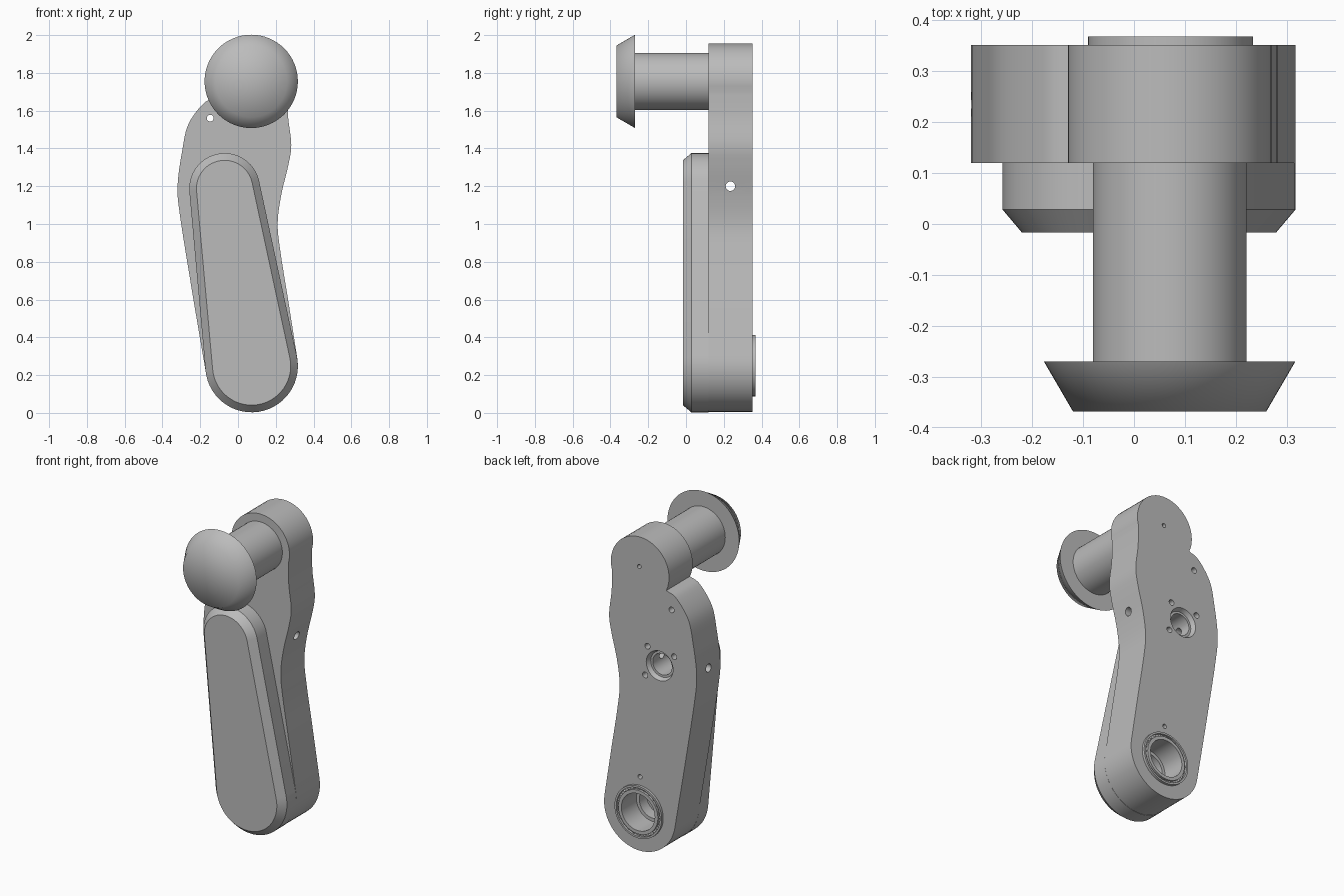
import bpy, bmesh, math
from mathutils import Matrix, Vector

if "Cube" in bpy.data.objects:
    bpy.data.objects.remove(bpy.data.objects["Cube"])

grey = bpy.data.materials.new("plain grey")
grey.diffuse_color = (0.5, 0.5, 0.5, 1)
grey.use_nodes = True
grey.node_tree.nodes["Principled BSDF"].inputs["Base Color"].default_value = grey.diffuse_color

PIN = (0.07, 1.755)      # pin and knob axis (x, z)
LOW = (0.072, 0.25)      # bearing axis
MID = (-0.065, 1.19)     # middle socket axis


def finish(bm, name, angle=30):
    bmesh.ops.recalc_face_normals(bm, faces=bm.faces)
    me = bpy.data.meshes.new(name)
    bm.to_mesh(me)
    bm.free()
    me.materials.append(grey)
    ob = bpy.data.objects.new(name, me)
    bpy.context.collection.objects.link(ob)
    if angle:
        smooth(ob, angle)
    return ob


def smooth(ob, angle=30):
    bpy.ops.object.select_all(action='DESELECT')
    bpy.context.view_layer.objects.active = ob
    ob.select_set(True)
    bpy.ops.object.shade_smooth_by_angle(angle=math.radians(angle))


def lathe(name, axis, profile, ring=False, angle=30, n=64):
    """Revolve (radius, y) points about a y-directed axis."""
    bm = bmesh.new()
    rows = []
    for r, y in profile:
        if r == 0:
            rows.append([bm.verts.new((axis[0], y, axis[1]))] * n)
        else:
            rows.append([bm.verts.new((axis[0] + r * math.cos(2 * math.pi * i / n), y,
                                       axis[1] + r * math.sin(2 * math.pi * i / n)))
                         for i in range(n)])
    pairs = list(zip(rows, rows[1:])) + ([(rows[-1], rows[0])] if ring else [])
    for a, b in pairs:
        for i in range(n):
            j = (i + 1) % n
            bm.faces.new(list(dict.fromkeys([a[i], a[j], b[j], b[i]])))
    return finish(bm, name, angle)


def loft(name, loops, angle=30):
    """Join (outline, y) loops into a closed solid."""
    bm = bmesh.new()
    rows = [[bm.verts.new((x, y, z)) for x, z in pts] for pts, y in loops]
    for a, b in zip(rows, rows[1:]):
        for i in range(len(a)):
            j = (i + 1) % len(a)
            bm.faces.new([a[i], a[j], b[j], b[i]])
    bm.faces.new(rows[0])
    bm.faces.new(rows[-1])
    return finish(bm, name, angle)


def arc(c, r, a0, a1, n=28):
    return [(c[0] + r * math.cos(a0 + (a1 - a0) * i / n),
             c[1] + r * math.sin(a0 + (a1 - a0) * i / n)) for i in range(n + 1)]


def curve(pts, n=6):
    """Smooth curve through the points, without its two end points."""
    v = [Vector(p) for p in pts]
    v = [2 * v[0] - v[1]] + v + [2 * v[-1] - v[-2]]
    out = []
    for p0, p1, p2, p3 in zip(v, v[1:], v[2:], v[3:]):
        for i in range(n):
            t = i / n
            out.append(tuple(0.5 * (2 * p1 + (p2 - p0) * t + (2 * p0 - 5 * p1 + 4 * p2 - p3) * t * t
                                    + (3 * p1 - p0 - 3 * p2 + p3) * t ** 3)))
    return out[1:]


# Arm plate: round ends joined by waisted sides
rad = math.radians
top = arc(PIN, 0.2, rad(-15), rad(205))
bottom = arc(LOW, 0.245, rad(188), rad(369))
left = curve([top[-1], (-0.18, 1.64), (-0.262, 1.53), (-0.295, 1.39), (-0.32, 1.2),
              (-0.305, 1.03), (-0.24, 0.625), bottom[0]])
right = curve([bottom[-1], (0.265, 0.6), (0.225, 0.85), (0.21, 1.0), (0.228, 1.15),
               (0.266, 1.31), (0.282, 1.42), (0.265, 1.57), top[0]])
outline = top + left + bottom + right
arm = loft("arm_plate", [(outline, 0.12), (outline, 0.352)], 0)


# Holes cut into the arm plate
def cut(cutter):
    mod = arm.modifiers.new("cut", 'BOOLEAN')
    mod.object = cutter
    mod.solver = 'EXACT'
    bpy.ops.object.select_all(action='DESELECT')
    bpy.context.view_layer.objects.active = arm
    arm.select_set(True)
    bpy.ops.object.modifier_apply(modifier=mod.name)
    bpy.data.objects.remove(cutter)


def drill(axis, r, y0, y1=0.45, n=20):
    cut(lathe("drill", axis, [(0, y0), (r, y0), (r, y1), (0, y1)], angle=0, n=n))


cut(lathe("bearing_pocket", LOW, [(0, 0.15), (0.095, 0.15), (0.095, 0.22), (0.161, 0.22),
                                  (0.161, 0.45), (0, 0.45)], angle=0))
cut(lathe("socket_pocket", MID, [(0, 0.15), (0.066, 0.15), (0.066, 0.325), (0.08, 0.325),
                                 (0.092, 0.352), (0.092, 0.45), (0, 0.45)], angle=0, n=40))
for a in (50, 140, -40):
    drill((MID[0] + 0.13 * math.cos(rad(a)), MID[1] + 0.13 * math.sin(rad(a))), 0.018, 0.25)
drill((-0.147, 1.56), 0.018, 0.0)
drill((0.075, 1.77), 0.013, 0.25)
drill((0.07, 0.465), 0.014, 0.25)
bm = bmesh.new()
bmesh.ops.create_cone(bm, cap_ends=True, segments=20, radius1=0.025, radius2=0.025, depth=1,
                      matrix=Matrix.Translation((0, 0.235, 1.2)) @ Matrix.Rotation(math.pi / 2, 4, 'Y'))
cut(finish(bm, "cross_drill", 0))
smooth(arm)


# Front cover: hull of two circles with a chamfered front rim
def hull(inset):
    rt, rb = 0.187, 0.245
    ct, cb = (-0.071, 1.188), (0.072, 0.248)
    dx, dz = ct[0] - cb[0], ct[1] - cb[1]
    phi = math.atan2(dz, dx)
    th = math.acos((rb - rt) / math.hypot(dx, dz))
    return (arc(ct, rt - inset, phi - th, phi + th)
            + arc(cb, rb - inset, phi + th, phi + 2 * math.pi - th))


loft("front_cover", [(hull(0), 0.12), (hull(0), 0.028), (hull(0.038), -0.017)])

# Pin and tapered knob
lathe("pin", PIN, [(0, -0.28), (0.151, -0.28), (0.151, 0.13), (0, 0.13)])
lathe("knob", PIN, [(0, -0.368), (0.19, -0.368), (0.247, -0.27), (0, -0.27)], angle=70)

# Bearing: two races, a recessed cage floor and rollers
lathe("outer_race", LOW, [(0.15, 0.22), (0.162, 0.22), (0.162, 0.368), (0.15, 0.368)], ring=True)
lathe("inner_race", LOW, [(0.115, 0.22), (0.136, 0.22), (0.136, 0.368), (0.115, 0.368)], ring=True)
lathe("bearing_cage", LOW, [(0.134, 0.25), (0.152, 0.25), (0.152, 0.353), (0.134, 0.353)], ring=True)
bm = bmesh.new()
for i in range(24):
    a = 2 * math.pi * i / 24
    bmesh.ops.create_uvsphere(bm, u_segments=10, v_segments=6, radius=0.008,
                              matrix=Matrix.Translation((LOW[0] + 0.143 * math.cos(a), 0.354,
                                                         LOW[1] + 0.143 * math.sin(a))))
finish(bm, "bearing_rollers", 60)
